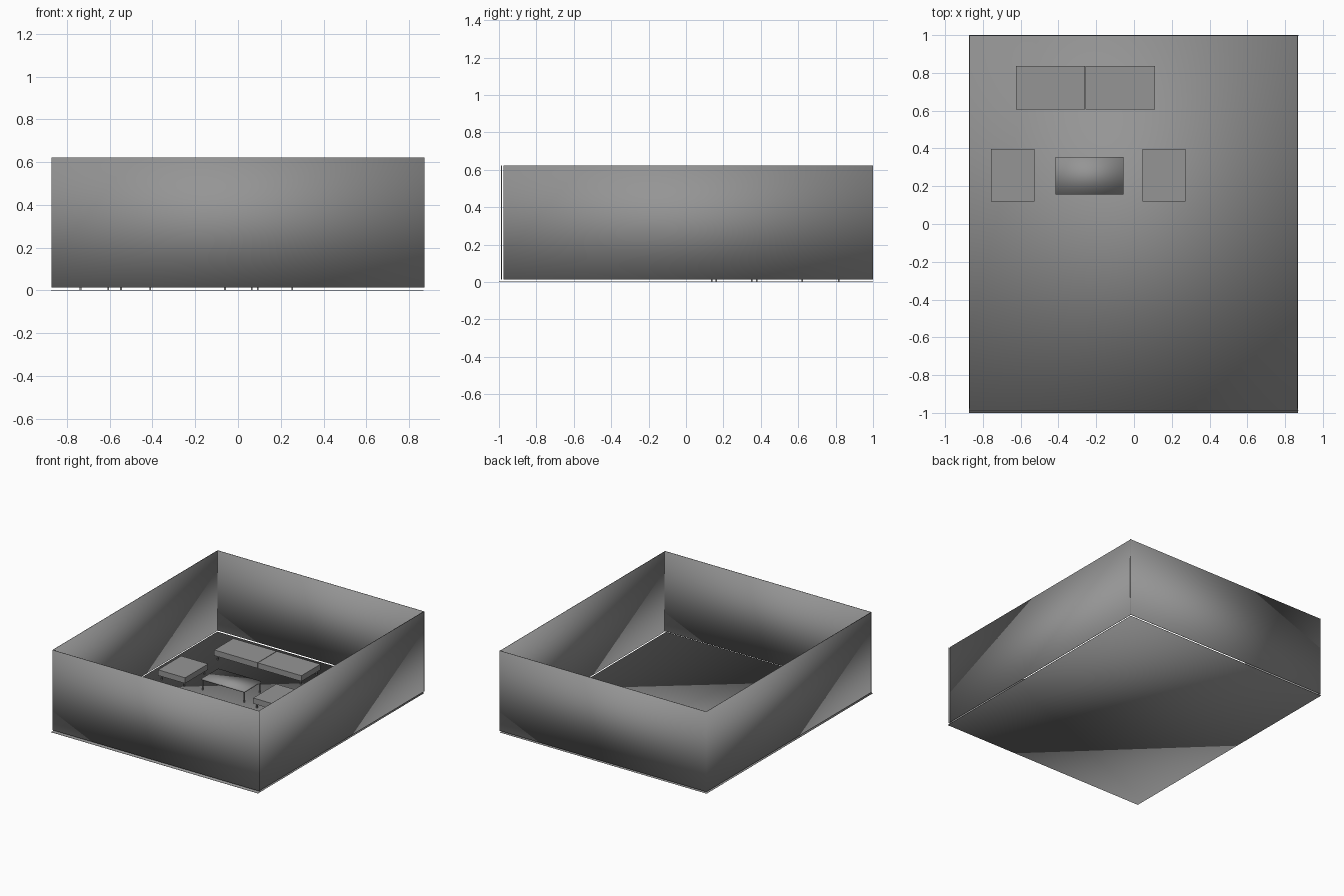
import bpy, bmesh
from mathutils import Matrix, Vector

if "Cube" in bpy.data.objects:
    bpy.data.objects.remove(bpy.data.objects["Cube"])

# One dark grey for the whole model
grey = bpy.data.materials.new("dark_grey")
grey.diffuse_color = (0.3, 0.3, 0.3, 1)
grey.use_nodes = True
grey.node_tree.nodes["Principled BSDF"].inputs["Base Color"].default_value = grey.diffuse_color


def boxes(name, spans, smooth=False):
    """One object made of axis-aligned boxes given as (x0, x1, y0, y1, z0, z1)."""
    bm = bmesh.new()
    for x0, x1, y0, y1, z0, z1 in spans:
        centre = Vector(((x0 + x1) / 2, (y0 + y1) / 2, (z0 + z1) / 2))
        size = (x1 - x0, y1 - y0, z1 - z0, 1)
        bmesh.ops.create_cube(bm, size=1, matrix=Matrix.Translation(centre) @ Matrix.Diagonal(size))
    for f in bm.faces:
        f.smooth = smooth
    mesh = bpy.data.meshes.new(name)
    bm.to_mesh(mesh)
    bm.free()
    mesh.materials.append(grey)
    obj = bpy.data.objects.new(name, mesh)
    bpy.context.collection.objects.link(obj)
    return obj


def legs(name, x0, x1, y0, y1, top, inset):
    """Four thin square legs set in from the corners of a rectangle."""
    r = 0.004
    boxes(name, [(x - r, x + r, y - r, y + r, 0.001, top)
                 for x in (x0 + inset, x1 - inset)
                 for y in (y0 + inset, y1 - inset)])


# Room shell: thin floor sheet and four thin walls floating just above it
W, T = 0.868, 0.004
Z0, Z1 = 0.013, 0.622
boxes("floor", [(-0.874, W, -1.0, 1.0, 0, 0.002)], smooth=True)
boxes("front_wall", [(-0.872, 0.872, -0.988, -0.988 + T, Z0, Z1)], smooth=True)
boxes("back_wall", [(-0.872, 0.872, 1.0 - T, 1.0, Z0, Z1)], smooth=True)
boxes("left_wall", [(-W - T, -W, -0.977, 0.997, Z0, Z1)], smooth=True)
boxes("right_wall", [(W - T, W, -0.977, 0.997, Z0, Z1)], smooth=True)

# Two-cushion bench along the back
SEAT_BOTTOM, SEAT_TOP = 0.037, 0.08
boxes("sofa_cushions", [(-0.625, -0.26, 0.606, 0.836, SEAT_BOTTOM, SEAT_TOP),
                        (-0.257, 0.11, 0.606, 0.836, SEAT_BOTTOM, SEAT_TOP)])
legs("sofa_legs", -0.625, 0.11, 0.604, 0.836, SEAT_BOTTOM, 0.018)

# Two single seats facing each other
for side, x0 in (("left", -0.756), ("right", 0.045)):
    x1, y0, y1 = x0 + 0.228, 0.118, 0.396
    boxes(side + "_seat", [(x0, x1, y0, y1, SEAT_BOTTOM, SEAT_TOP)])
    legs(side + "_seat_legs", x0, x1, y0, y1, SEAT_BOTTOM, 0.019)

# Low table between the seats
boxes("table_top", [(-0.416, -0.056, 0.157, 0.356, 0.078, 0.09)], smooth=True)
legs("table_legs", -0.416, -0.056, 0.157, 0.356, 0.08, 0.005)
